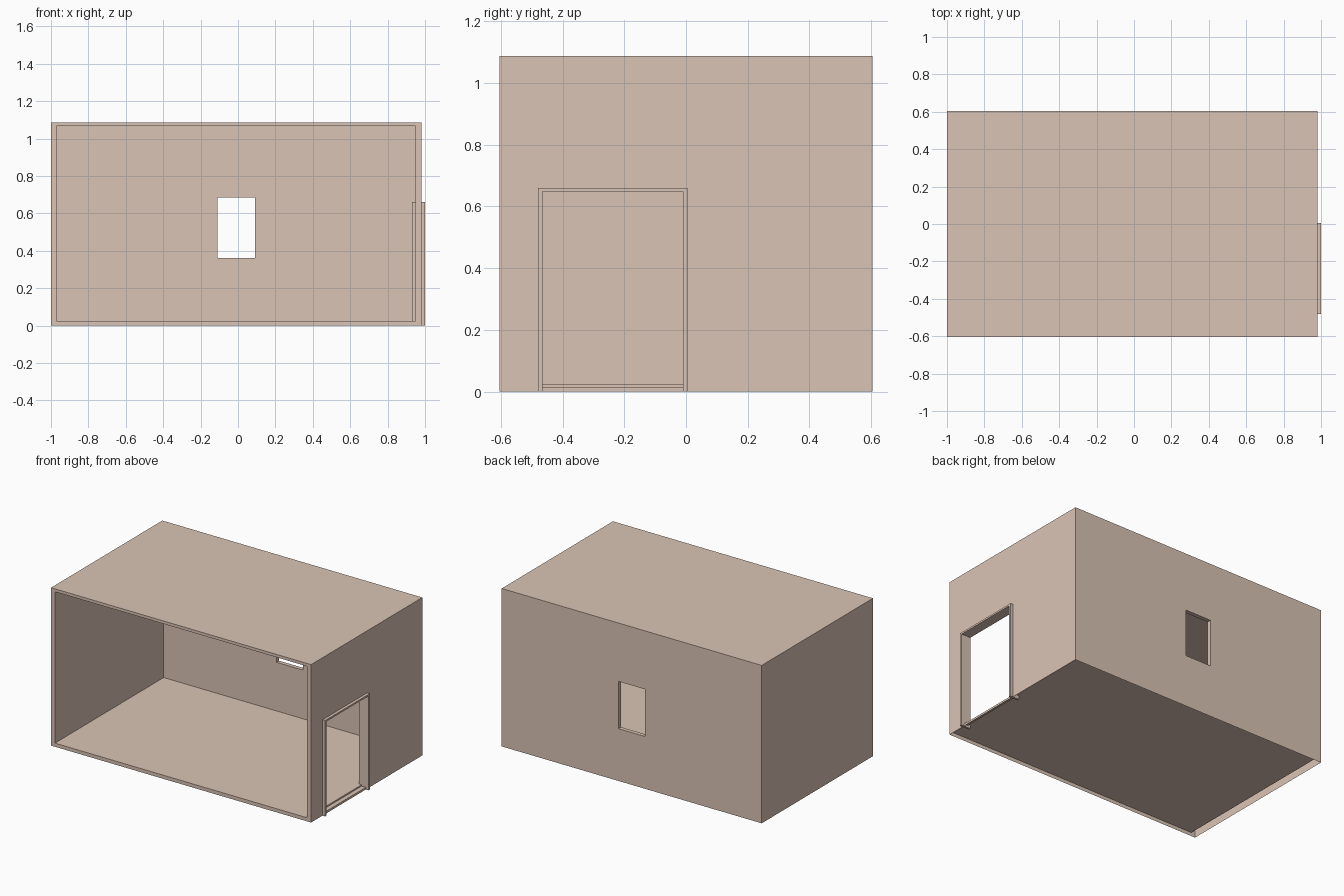
import bpy, bmesh

if "Cube" in bpy.data.objects:
    bpy.data.objects.remove(bpy.data.objects["Cube"])

mat = bpy.data.materials.new("plaster")
mat.diffuse_color = (0.70, 0.55, 0.46, 1)
mat.use_nodes = True
mat.node_tree.nodes["Principled BSDF"].inputs["Base Color"].default_value = mat.diffuse_color


def finish(name, bm):
    bmesh.ops.recalc_face_normals(bm, faces=bm.faces)
    me = bpy.data.meshes.new(name)
    bm.to_mesh(me)
    bm.free()
    ob = bpy.data.objects.new(name, me)
    bpy.context.collection.objects.link(ob)
    me.materials.append(mat)
    return ob


def box(name, lo, hi):
    bm = bmesh.new()
    bmesh.ops.create_cube(bm, size=1)
    for v in bm.verts:
        v.co = [lo[i] if v.co[i] < 0 else hi[i] for i in range(3)]
    return finish(name, bm)


# room shell: outer block, hollowed from the front, with window and door holes
room = box("room_shell", (-1, -0.605, 0), (0.98, 0.605, 1.087))
cutters = [
    box("interior_cutter", (-0.97, -0.8, 0.025), (0.95, 0.577, 1.067)),
    box("window_cutter", (-0.11, 0.5, 0.36), (0.09, 0.8, 0.685)),
    box("door_cutter", (0.949, -0.465, 0.015), (1.1, -0.01, 0.648)),
]
for c in cutters:
    m = room.modifiers.new(c.name, 'BOOLEAN')
    m.operation = 'DIFFERENCE'
    m.solver = 'EXACT'
    m.object = c
bpy.context.view_layer.update()
dg = bpy.context.evaluated_depsgraph_get()
bm = bmesh.new()
bm.from_mesh(bpy.data.meshes.new_from_object(room.evaluated_get(dg)))
room.modifiers.clear()
for c in cutters:
    bpy.data.objects.remove(c)

# the underside is open below the raised floor
under = [f for f in bm.faces if all(v.co.z < 0.001 for v in f.verts)]
bmesh.ops.delete(bm, geom=under, context='FACES')
bm.to_mesh(room.data)
bm.free()

# door frame: two jambs and a head as one extruded profile
profile = [(-0.48, 0), (-0.48, 0.66), (0.005, 0.66), (0.005, 0),
           (-0.01, 0), (-0.01, 0.648), (-0.465, 0.648), (-0.465, 0)]
bm = bmesh.new()
face = bm.faces.new([bm.verts.new((0.93, y, z)) for y, z in profile])
ext = bmesh.ops.extrude_face_region(bm, geom=[face], use_keep_orig=True)
for v in ext["geom"]:
    if isinstance(v, bmesh.types.BMVert):
        v.co.x = 1.0
finish("door_frame", bm)
